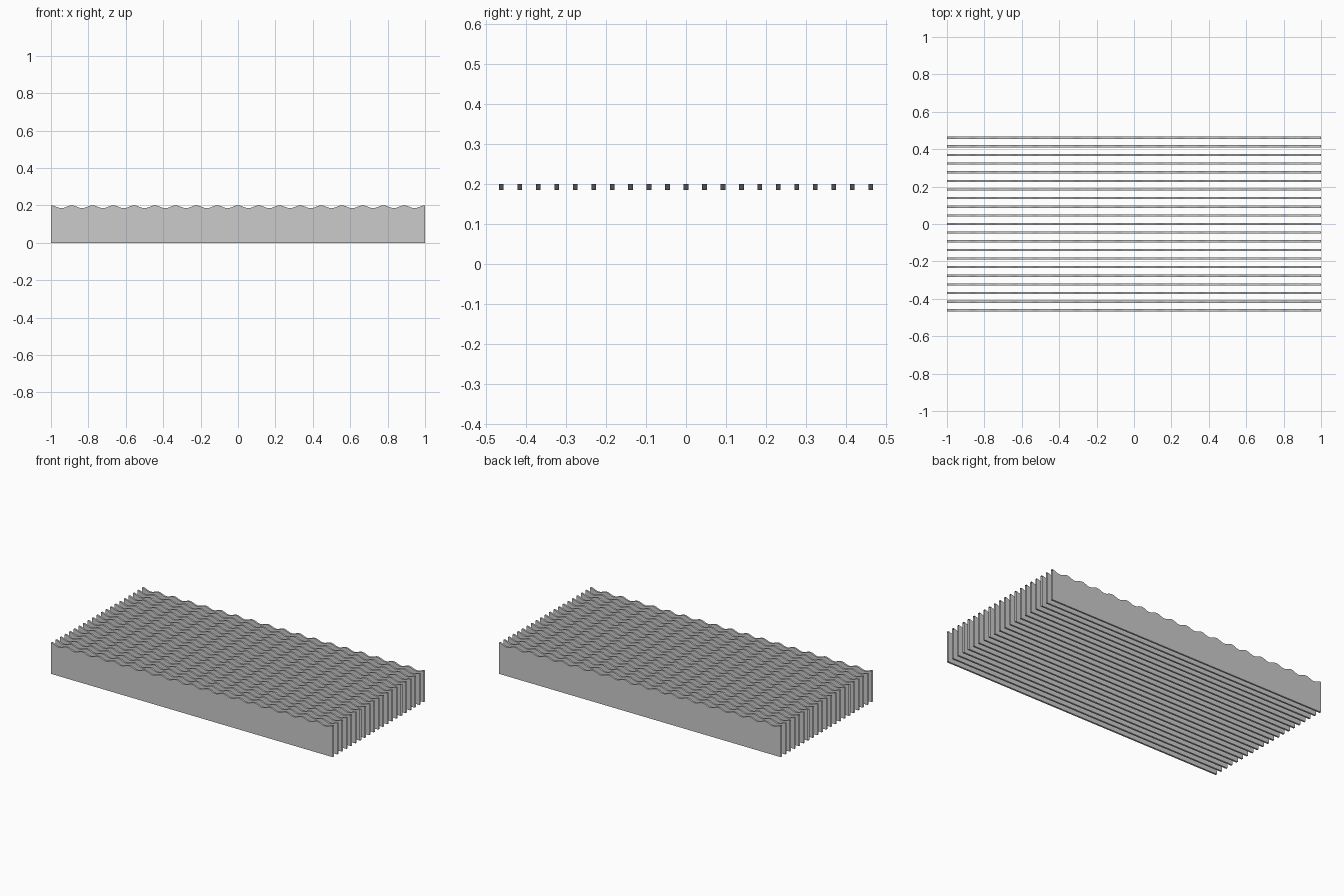
import bpy, math

if "Cube" in bpy.data.objects:
    bpy.data.objects.remove(bpy.data.objects["Cube"])

SLATS, PITCH, T = 21, 0.04615, 0.0115   # count, spacing and thickness
WAVES, SEG = 18, 12                     # ripples along the top, segments each
MID, AMP = 0.1925, 0.0075


def slat(name, y):
    """Thin upright slat with a rippled top edge and open ends."""
    n = WAVES * SEG
    verts, faces = [], []
    for i in range(n + 1):
        x = -1 + 2 * i / n
        z = MID + AMP * math.cos(2 * math.pi * i / SEG)
        verts += [(x, y - T / 2, 0), (x, y + T / 2, 0),
                  (x, y + T / 2, z), (x, y - T / 2, z)]
    for i in range(n):
        a, b = 4 * i, 4 * i + 4
        for j in range(4):                # bottom, back, top, front
            k = (j + 1) % 4
            faces.append((a + j, a + k, b + k, b + j))
    me = bpy.data.meshes.new(name)
    me.from_pydata(verts, [], faces)
    ob = bpy.data.objects.new(name, me)
    bpy.context.collection.objects.link(ob)
    bpy.context.view_layer.objects.active = ob
    ob.select_set(True)
    bpy.ops.object.shade_smooth_by_angle(angle=math.radians(40))
    ob.select_set(False)


# Row of slats from front to back
for s in range(SLATS):
    slat(f"slat_{s + 1:02d}", (s - (SLATS - 1) / 2) * PITCH)
